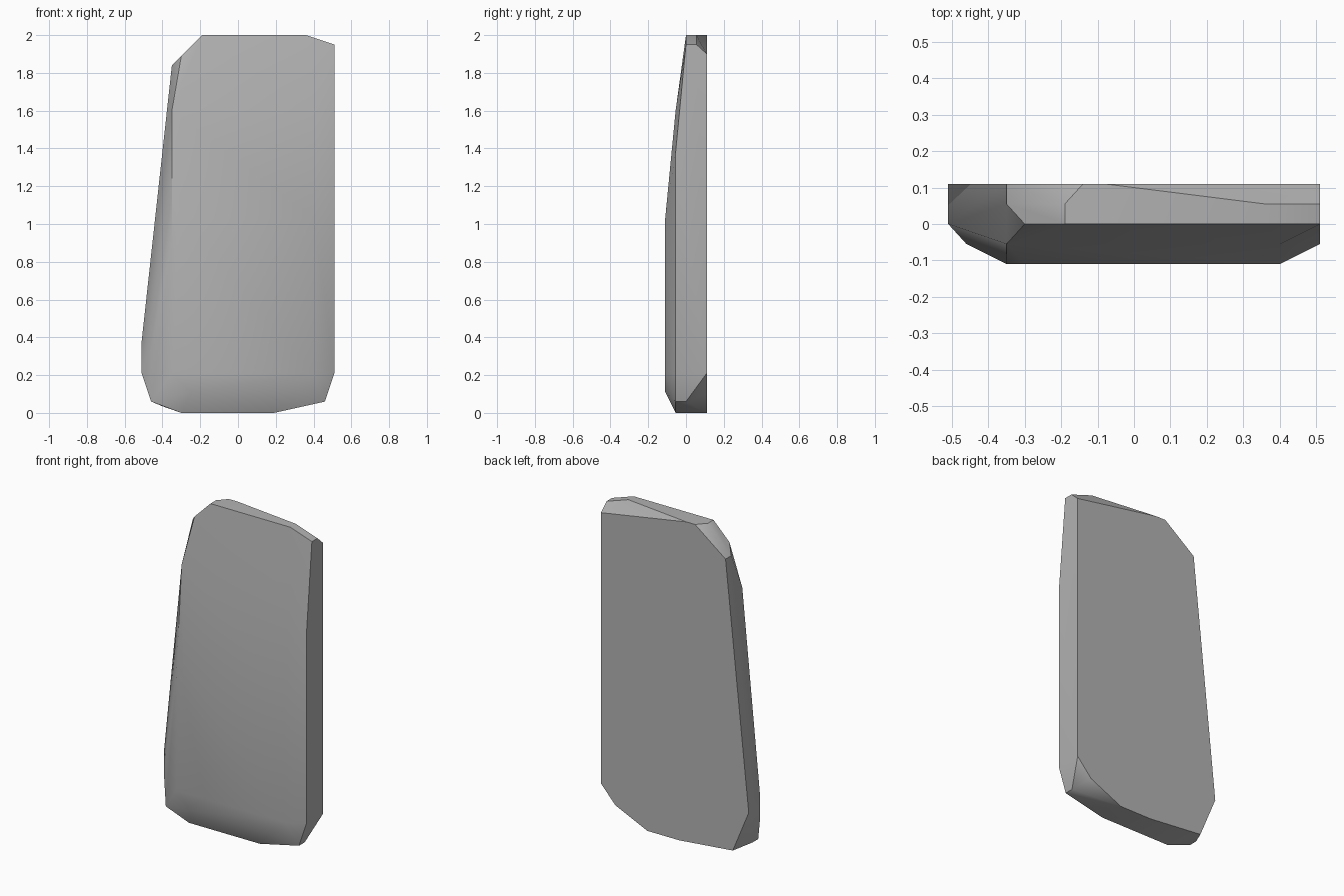
import bpy
import bmesh
import math

default = bpy.data.objects.get("Cube")
if default:
    bpy.data.objects.remove(default, do_unlink=True)

# Stone colour
stone = bpy.data.materials.new("stone_grey")
stone.use_nodes = True
colour = (0.45, 0.45, 0.45, 1.0)
stone.diffuse_color = colour
stone.node_tree.nodes["Principled BSDF"].inputs["Base Color"].default_value = colour

# Chipped outlines of the slab at each depth, as (x, z) corners
back = [(.51, 1.9), (.51, .21), (.41, .1), (.19, 0), (-.03, 0),
        (-.4, .035), (-.51, .3), (-.35, 1.84), (-.14, 2), (-.08, 2)]
rear_chip = [(-.35, 1.84), (-.19, 2), (.36, 2), (.51, 1.95)]
middle = [(-.51, .38), (-.51, .21), (-.46, .06), (.46, .06),
          (.51, 1.95), (.36, 2), (-.19, 2), (-.3, 1.89)]
bevel = [(.51, 1.38), (.51, .21), (.46, .06), (.19, 0), (-.3, 0),
         (-.46, .06), (-.46, .35), (-.35, 1.6), (.4, 1.6)]
front = [(.4, 1.03), (.4, .21), (.3, .11), (-.25, .11),
         (-.35, .21), (-.35, .9), (-.3, 1.03)]
outlines = [back, rear_chip, middle, bevel, front]
depth_start, depth_step = .11, .055

# Wrap the outlines into one faceted stone slab
bm = bmesh.new()
for layer, outline in enumerate(outlines):
    for x, z in outline:
        bm.verts.new((x, depth_start - layer * depth_step, z))
hull = bmesh.ops.convex_hull(bm, input=bm.verts[:])
loose = {v for v in hull["geom_interior"] + hull["geom_unused"]
         if isinstance(v, bmesh.types.BMVert)}
bmesh.ops.delete(bm, geom=list(loose), context='VERTS')
bmesh.ops.dissolve_limit(bm, angle_limit=math.radians(1),
                         verts=bm.verts[:], edges=bm.edges[:])
bmesh.ops.recalc_face_normals(bm, faces=bm.faces[:])

mesh = bpy.data.meshes.new("stone_slab")
bm.to_mesh(mesh)
bm.free()
mesh.materials.append(stone)
slab = bpy.data.objects.new("stone_slab", mesh)
bpy.context.collection.objects.link(slab)

# Soft worn front with crisp chipped edges
bpy.ops.object.select_all(action='DESELECT')
slab.select_set(True)
bpy.context.view_layer.objects.active = slab
bpy.ops.object.shade_smooth_by_angle(angle=math.radians(30))
